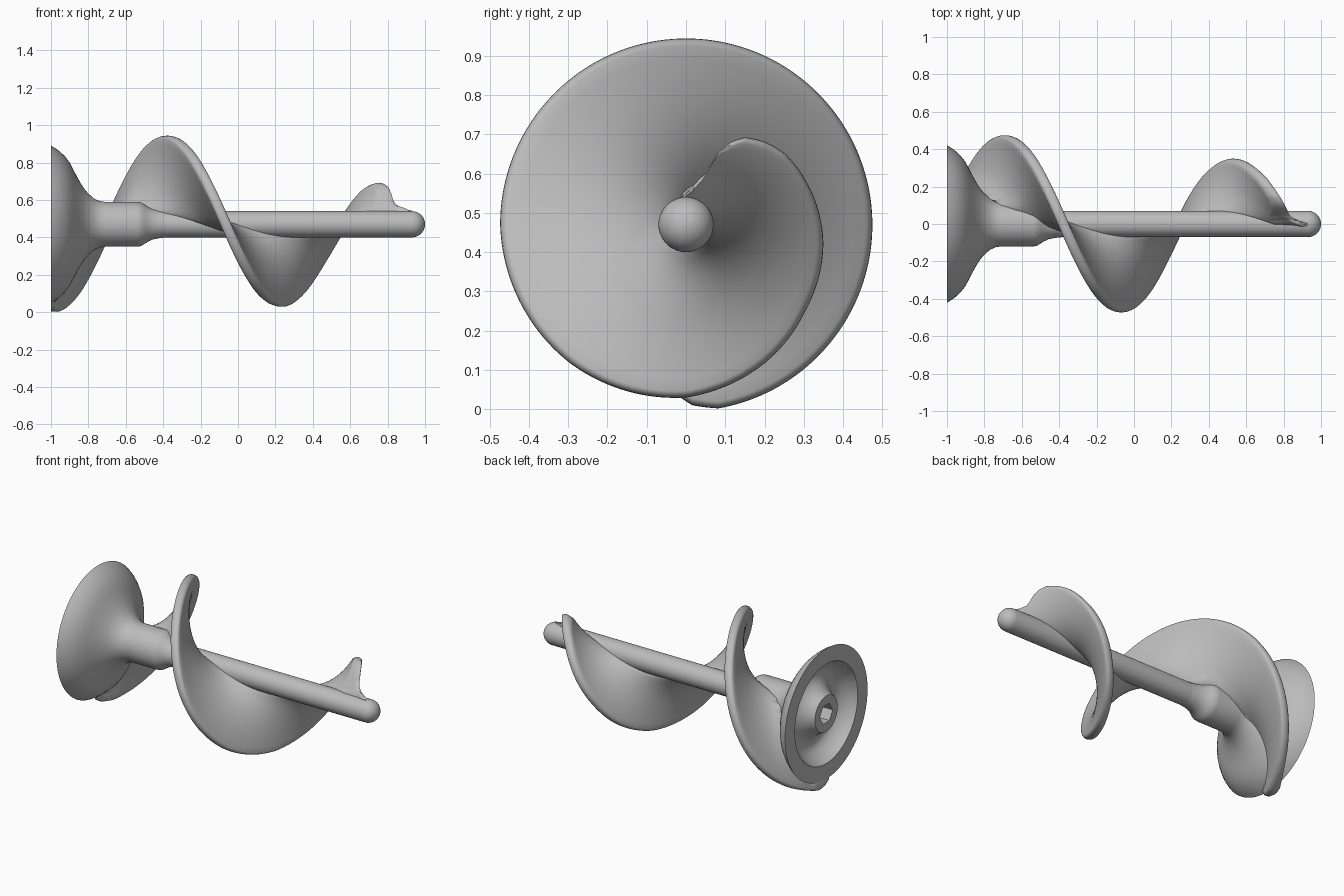
import bpy
import bmesh
import math
from math import cos, sin, pi, radians

cube = bpy.data.objects.get("Cube")
if cube:
    bpy.data.objects.remove(cube, do_unlink=True)

AXIS_Z = 0.47
PITCH = 1.25       # advance along x per full turn
PHASE = -0.69      # x where the blade points to +y

grey = bpy.data.materials.new("plain grey")
grey.use_nodes = True
grey.diffuse_color = (0.5, 0.5, 0.5, 1)
grey.node_tree.nodes["Principled BSDF"].inputs["Base Color"].default_value = (0.5, 0.5, 0.5, 1)


def lerp_table(table, t):
    """Piecewise linear lookup in (key, value) pairs."""
    if t <= table[0][0]:
        return table[0][1]
    for (a, va), (b, vb) in zip(table, table[1:]):
        if t <= b:
            return va + (vb - va) * (t - a) / (b - a)
    return table[-1][1]


def finish(name, bm):
    bmesh.ops.recalc_face_normals(bm, faces=bm.faces)
    mesh = bpy.data.meshes.new(name)
    bm.to_mesh(mesh)
    bm.free()
    mesh.materials.append(grey)
    ob = bpy.data.objects.new(name, mesh)
    bpy.context.collection.objects.link(ob)
    return ob


def smooth(ob, angle=40):
    bpy.ops.object.select_all(action='DESELECT')
    ob.select_set(True)
    bpy.context.view_layer.objects.active = ob
    bpy.ops.object.shade_smooth_by_angle(angle=radians(angle))


def lathe(name, profile, steps=96):
    """Turn (x, radius) points about the long axis and close both ends."""
    bm = bmesh.new()
    rings = []
    for x, r in profile:
        rings.append([bm.verts.new((x, r * cos(2 * pi * i / steps),
                                    AXIS_Z + r * sin(2 * pi * i / steps)))
                      for i in range(steps)])
    for a, b in zip(rings, rings[1:]):
        for i in range(steps):
            j = (i + 1) % steps
            bm.faces.new((a[i], a[j], b[j], b[i]))
    bm.faces.new(rings[0])
    bm.faces.new(rings[-1])
    return finish(name, bm)


# Shaft with a round tip
tip = [(0.93 + 0.07 * sin(a), 0.07 * cos(a))
       for a in (i * pi / 2 / 12 for i in range(12))]
smooth(lathe("shaft", [(-0.6, 0.07)] + tip + [(1.0, 0.003)]))

# Flared bell with a ring-shaped hollow, running into the collar
flare = [(-1.0, 0.42), (-0.975, 0.406), (-0.95, 0.387), (-0.925, 0.363), (-0.9, 0.33),
         (-0.88, 0.292), (-0.86, 0.253), (-0.84, 0.218), (-0.82, 0.188),
         (-0.80, 0.164), (-0.77, 0.138), (-0.74, 0.124), (-0.71, 0.12)]
collar = [(-0.54, 0.12), (-0.52, 0.117), (-0.50, 0.105), (-0.48, 0.092),
          (-0.455, 0.081), (-0.42, 0.074), (-0.38, 0.07)]
hollow = [(-1 + 0.1 * sin(pi * i / 14) ** 0.8, 0.115 + 0.205 * i / 14) for i in range(15)]
bell = lathe("bell_and_collar", [(-1.0, 0.07)] + hollow + flare + collar)

# Hexagonal drive socket
bpy.ops.mesh.primitive_cylinder_add(vertices=6, radius=0.065, depth=0.5,
                                    location=(-1.0, 0, AXIS_Z), rotation=(0, pi / 2, 0))
cutter = bpy.context.object
cutter.name = "socket_cutter"
cutter.data.materials.append(grey)
cut = bell.modifiers.new("socket", 'BOOLEAN')
cut.operation = 'DIFFERENCE'
cut.object = cutter
bpy.context.view_layer.objects.active = bell
bpy.ops.object.modifier_apply(modifier="socket")
bpy.data.objects.remove(cutter, do_unlink=True)
smooth(bell, 35)

# Spiral blade: outer radius by turn angle in degrees
outer = [(-94, 0.43), (-88, 0.46), (-80, 0.475), (180, 0.473), (230, 0.46),
         (270, 0.44), (300, 0.405), (324, 0.375), (352, 0.353), (380, 0.325),
         (396, 0.31), (406, 0.292), (416, 0.268), (422, 0.237), (426, 0.197),
         (429, 0.14), (438, 0.105), (450, 0.09), (460, 0.075)]
bell_x = sorted((r, x) for x, r in flare)
HALF = 0.03
ROUND = 0.018      # radial depth of the rounded rim
ROOT = 0.045
BLEND = 0.12       # reach of the fillet between blade and bell


def section(big, core):
    """Blade cross-section as (radius, x offset), filleted at the root."""
    pts = []
    top = max(big - ROUND, ROOT + 0.005)
    radii = [ROOT + (top - ROOT) * (i / 18) ** 1.4 for i in range(19)]
    for r in radii:
        pts.append((r, HALF + 0.03 * math.exp(-max(r - core, 0) / 0.03)))
    for i in range(1, 8):
        a = pi / 2 - pi * i / 8
        pts.append((top + ROUND * cos(a), HALF * sin(a)))
    for r in reversed(radii):
        pts.append((r, -HALF - 0.1 * math.exp(-max(r - core, 0) / 0.07)))
    return pts


bm = bmesh.new()
loops = []
for deg in range(-94, 461, 2):
    a = radians(deg)
    centre = PHASE + PITCH * deg / 360
    loop = []
    for r, dx in section(lerp_table(outer, deg), lerp_table(collar, centre)):
        # Blend the first turn into the bell and keep it out of the hollow
        x = centre + dx
        wall = lerp_table(bell_x, r) - 0.02
        if dx < 0:
            x -= max(BLEND - abs(x - wall), 0) ** 2 / (4 * BLEND)
        x = max(x, wall, -1.0)
        loop.append(bm.verts.new((x, r * cos(a), AXIS_Z + r * sin(a))))
    loops.append(loop)
for p, q in zip(loops, loops[1:]):
    for i in range(len(p)):
        j = (i + 1) % len(p)
        bm.faces.new((p[i], p[j], q[j], q[i]))
bm.faces.new(loops[0])
bm.faces.new(loops[-1])
bmesh.ops.dissolve_degenerate(bm, dist=0.0001, edges=bm.edges)
smooth(finish("spiral_blade", bm), 50)
